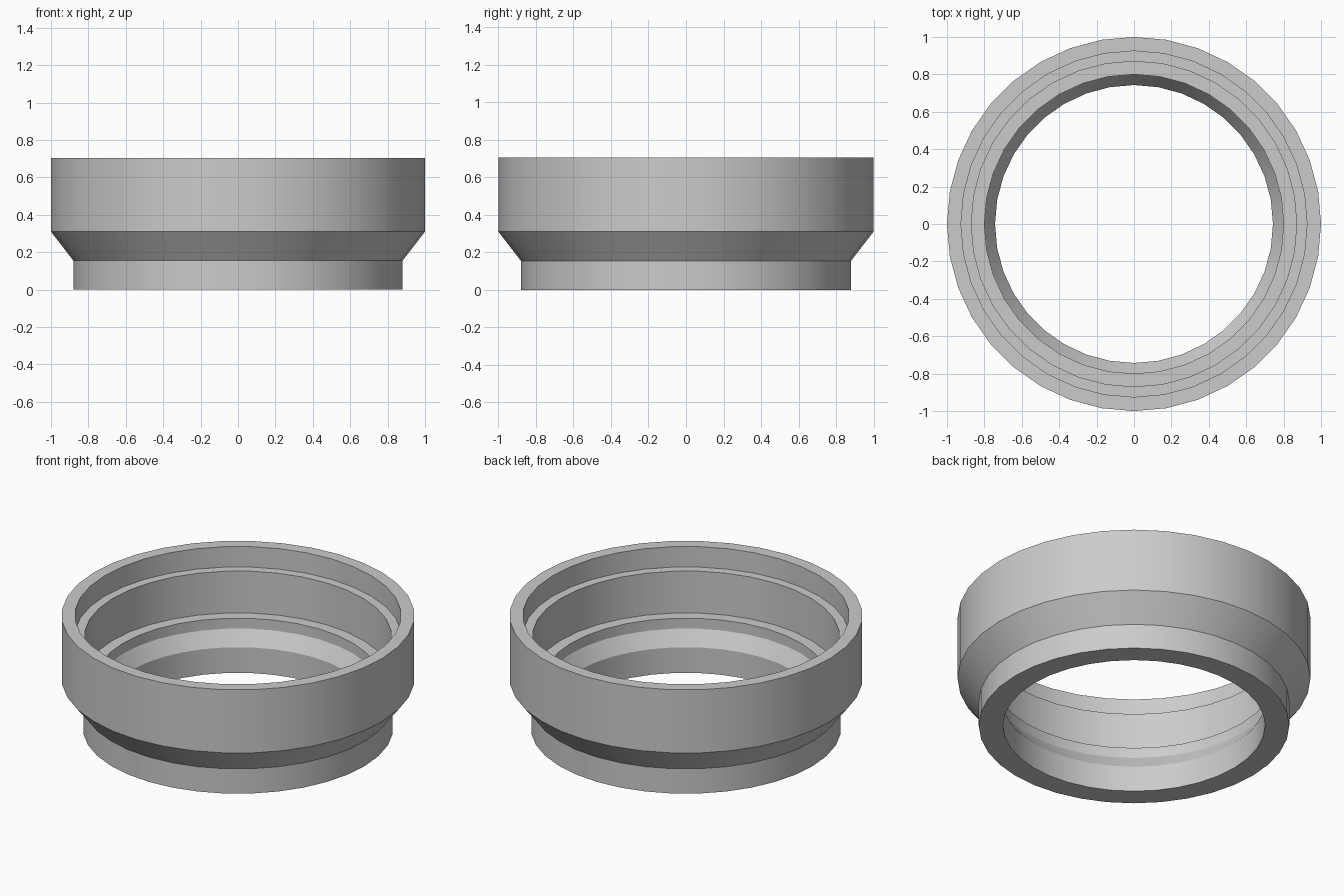
import bpy
import bmesh
import math

if "Cube" in bpy.data.objects:
    bpy.data.objects.remove(bpy.data.objects["Cube"], do_unlink=True)

SIDES = 36

# Plain grey material
grey = bpy.data.materials.new("light_grey")
grey.use_nodes = True
colour = (0.6, 0.6, 0.6, 1.0)
grey.diffuse_color = colour
grey.node_tree.nodes["Principled BSDF"].inputs["Base Color"].default_value = colour


def lathe(name, profile, material):
    """Revolve a closed (radius, height) profile around the z axis."""
    bm = bmesh.new()
    rings = []
    for i in range(SIDES):
        a = 2 * math.pi * i / SIDES
        rings.append([bm.verts.new((r * math.cos(a), r * math.sin(a), z))
                      for r, z in profile])
    count = len(profile)
    for i in range(SIDES):
        here, after = rings[i], rings[(i + 1) % SIDES]
        for j in range(count):
            k = (j + 1) % count
            bm.faces.new((here[j], after[j], after[k], here[k]))
    bmesh.ops.recalc_face_normals(bm, faces=bm.faces)
    mesh = bpy.data.meshes.new(name)
    bm.to_mesh(mesh)
    bm.free()
    mesh.materials.append(material)
    obj = bpy.data.objects.new(name, mesh)
    bpy.context.collection.objects.link(obj)
    return obj


# Outer wall from the bottom up, then the stepped bore from the top down
outer_wall = [(0.88, 0), (0.88, 0.155), (1.0, 0.31), (1.0, 0.705)]
stepped_bore = [(0.925, 0.705), (0.925, 0.577), (0.87, 0.577), (0.87, 0.315),
                (0.80, 0.315), (0.80, 0.25), (0.743, 0.16), (0.743, 0)]
ring = lathe("adapter_ring", outer_wall + stepped_bore, grey)

# Smooth around the ring, sharp at the steps
bpy.ops.object.select_all(action='DESELECT')
ring.select_set(True)
bpy.context.view_layer.objects.active = ring
bpy.ops.object.shade_smooth_by_angle(angle=math.radians(25))
